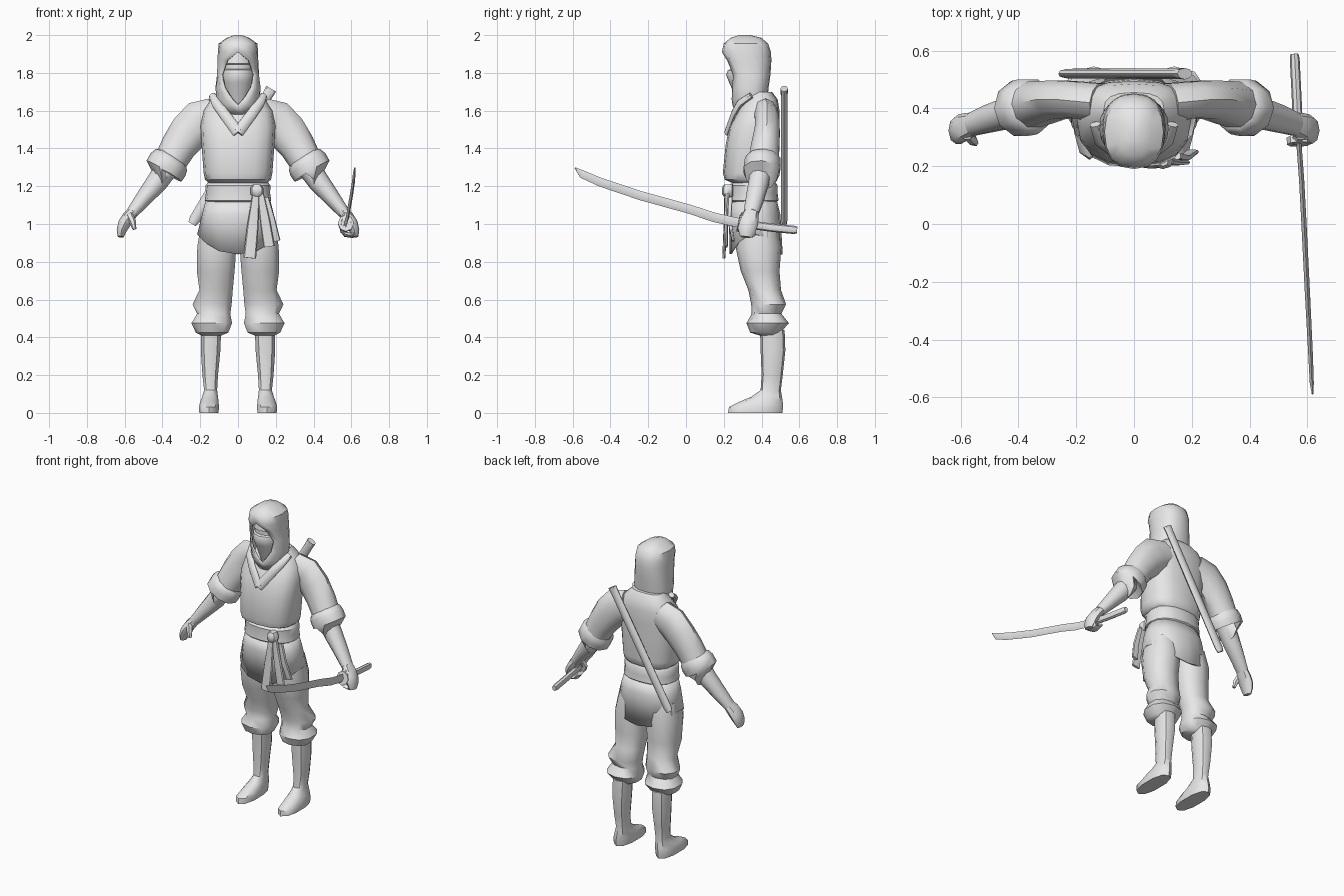
import bpy, bmesh, math
from mathutils import Vector

grey = bpy.data.materials.new("light grey")
grey.diffuse_color = (0.8, 0.8, 0.8, 1)
X, Y = Vector((1, 0, 0)), Vector((0, 1, 0))


def finish(name, rings, closed=True, caps=(True, True), solid=0):
    """Skin a list of point rings into one object."""
    bm = bmesh.new()
    vs = [[bm.verts.new(p) for p in r] for r in rings]
    n = len(vs[0])
    for a, b in zip(vs, vs[1:]):
        for i in range(n if closed else n - 1):
            j = (i + 1) % n
            bm.faces.new((a[i], a[j], b[j], b[i]))
    if caps[0]:
        bm.faces.new(vs[0])
    if caps[1]:
        bm.faces.new(vs[-1])
    bmesh.ops.remove_doubles(bm, verts=bm.verts, dist=0.0005)
    bmesh.ops.recalc_face_normals(bm, faces=bm.faces)
    me = bpy.data.meshes.new(name)
    bm.to_mesh(me)
    bm.free()
    me.materials.append(grey)
    ob = bpy.data.objects.new(name, me)
    bpy.context.collection.objects.link(ob)
    if solid:
        m = ob.modifiers.new("thickness", "SOLIDIFY")
        m.thickness, m.offset = solid, -1
    return ob


def sup(t, e):
    """Rounded-box point at angle t, measured from the front."""
    s, c = math.sin(t), -math.cos(t)
    return (math.copysign(abs(s) ** e, s), math.copysign(abs(c) ** e, c))


def stack(name, rows, n=12, e=0.85, drop=0, **kw):
    """Rows of (z, centre x, half width, front y, back y); drop lowers the last row front and back."""
    rings = []
    for k, (z, cx, rx, yf, yb) in enumerate(rows):
        ring = []
        for i in range(n):
            t = 2 * math.pi * i / n
            u, v = sup(t, e)
            dz = drop * math.cos(t) ** 2 if k == len(rows) - 1 else 0
            ring.append((cx + rx * u, (yf + yb) / 2 + (yb - yf) / 2 * v, z - dz))
        rings.append(ring)
    return finish(name, rings, **kw)


def tube(name, pts, n=10, ref=Y, s=1, e=1.0):
    """Path of (x, y, z, a, b): b is the half size along ref, a the half size across it."""
    P = [Vector((p[0] * s, p[1], p[2])) for p in pts]
    rings = []
    for k, p in enumerate(pts):
        t = (P[min(k + 1, len(P) - 1)] - P[max(k - 1, 0)]).normalized()
        b = (ref - t * ref.dot(t)).normalized()
        a = t.cross(b)
        ring = []
        for i in range(n):
            u, v = sup(2 * math.pi * i / n, e)
            ring.append(P[k] + a * (p[3] * v) + b * (p[4] * u))
        rings.append(ring)
    return finish(name, rings)


# Tunic body with overhanging hem
stack("tunic", [(1.215, 0, .15, .25, .47), (1.235, 0, .175, .205, .485), (1.27, 0, .182, .195, .49),
                (1.42, 0, .193, .21, .49), (1.52, 0, .198, .23, .495), (1.60, 0, .185, .275, .495),
                (1.66, 0, .145, .31, .485), (1.70, 0, .105, .33, .455)], n=16, e=0.75)

# Belt and flared skirt
stack("belt", [(1.11, 0, .16, .245, .475), (1.125, 0, .176, .228, .49), (1.165, 0, .17, .232, .485),
               (1.205, 0, .172, .23, .485), (1.225, 0, .155, .25, .47)], n=16)
stack("skirt", [(1.13, 0, .17, .24, .48), (1.05, 0, .19, .228, .50), (.945, 0, .216, .23, .512)],
      n=16, drop=.105, caps=(False, False), solid=.012)

# Hood: rows of (z, half width, front y, back y, half width of face opening)
rows = [(2.0, .02, .28, .34, 0), (1.985, .06, .235, .40, 0), (1.955, .102, .20, .435, 0),
        (1.91, .107, .19, .45, 0), (1.865, .108, .205, .452, .058), (1.79, .112, .215, .447, .088),
        (1.72, .12, .23, .437, .072), (1.66, .115, .24, .432, .03), (1.63, .108, .246, .43, 0),
        (1.58, .07, .262, .42, 0)]
rings = []
for z, rx, yf, yb, w in rows:
    t0 = math.asin((w / rx) ** (1 / .85))
    ring = []
    for i in range(17):
        u, v = sup(t0 + (2 * math.pi - 2 * t0) * i / 16, .85)
        ring.append((rx * u, (yf + yb) / 2 + (yb - yf) / 2 * v, z))
    rings.append(ring)
finish("hood", rings, closed=False, caps=(True, False), solid=.012)

# Masked face with recessed eye band
stack("masked_face", [(1.62, 0, .05, .28, .38), (1.70, 0, .075, .25, .40), (1.75, 0, .085, .228, .41),
                      (1.79, 0, .09, .212, .42), (1.815, 0, .09, .222, .42), (1.82, 0, .086, .236, .42),
                      (1.845, 0, .086, .236, .42), (1.85, 0, .09, .226, .42), (1.91, 0, .07, .235, .41)],
      e=1.0)

for s, side in ((1, "left"), (-1, "right")):
    # Crossing lapel
    tube(side + "_lapel", [(0, .215, 1.485, .03, .012), (.075, .252, 1.585, .028, .014),
                           (.115, .285, 1.64, .026, .016), (.135, .345, 1.68, .02, .016)], n=8, s=s)
    # Sleeve and rolled cuff
    tube(side + "_sleeve", [(.12, .42, 1.575, .095, .07), (.20, .43, 1.545, .112, .066),
                            (.26, .43, 1.485, .106, .07), (.315, .42, 1.41, .095, .078),
                            (.365, .41, 1.32, .085, .085)], s=s)
    tube(side + "_cuff", [(.342, .41, 1.355, .08, .08), (.352, .41, 1.34, .1, .095),
                          (.37, .405, 1.315, .11, .1), (.392, .40, 1.28, .108, .1),
                          (.402, .40, 1.262, .085, .085), (.39, .40, 1.28, .06, .06)], s=s)
    # Forearm, hand and thumb
    tube(side + "_forearm", [(.36, .40, 1.32, .062, .06), (.43, .385, 1.22, .057, .056),
                             (.50, .365, 1.135, .044, .05), (.56, .345, 1.06, .032, .042)], s=s)
    tube(side + "_hand", [(.555, .347, 1.066, .03, .04), (.58, .337, 1.035, .034, .048),
                          (.603, .328, 1.0, .033, .052), (.617, .322, .965, .026, .046),
                          (.622, .318, .932, .016, .032)], n=8, s=s)
    tube(side + "_thumb", [(.575, .31, 1.05, .02, .02), (.557, .288, 1.01, .018, .018),
                           (.548, .28, .972, .01, .011)], n=6, s=s)
    # Baggy trouser leg gathered below the knee
    stack(side + "_trouser_leg",
          [(1.0, s * .1, .1, .27, .48), (.88, s * .112, .108, .262, .505), (.75, s * .118, .104, .29, .495),
           (.65, s * .116, .092, .33, .503), (.575, s * .137, .108, .345, .53),
           (.525, s * .129, .092, .348, .505), (.475, s * .139, .112, .32, .545),
           (.425, s * .137, .09, .34, .50), (.41, s * .14, .055, .39, .49)], n=10)
    # Boot
    stack(side + "_boot",
          [(.44, s * .143, .056, .392, .522), (.33, s * .145, .054, .395, .526), (.2, s * .147, .043, .40, .512),
           (.12, s * .145, .036, .395, .502), (.085, s * .148, .044, .345, .508),
           (.06, s * .151, .05, .285, .512), (.032, s * .154, .056, .228, .514),
           (0, s * .154, .053, .222, .51)], n=10)

# Sash knot and hanging ends
stack("sash_knot", [(1.145, .1, .02, .2, .25), (1.16, .1, .035, .19, .25), (1.19, .1, .035, .19, .25),
                    (1.208, .1, .02, .2, .25)], n=8)
for i, (x0, y0, z0, x1, y1, z1, w) in enumerate([(.095, .215, 1.16, .062, .2, .82, .034),
                                                 (.12, .218, 1.16, .165, .213, .88, .03),
                                                 (.15, .235, 1.14, .203, .25, .91, .022)]):
    tube("sash_end_%d" % (i + 1), [(x0, y0, z0, w * .55, .012), ((x0 + x1) / 2, y0 - .006, (z0 + z1) / 2, w * .9, .01),
                                   (x1, y1, z1, w, .008)], n=8, e=.6)

# Scabbard across the back
tube("scabbard", [(-.243, .52, 1.0, .022, .014), (-.228, .52, 1.025, .03, .017),
                  (.155, .52, 1.68, .028, .018), (.176, .52, 1.716, .03, .02)], n=8)

# Curved sword: grip, guard, blade and closed fingers
tube("sword_grip", [(.555, .588, .968, .018, .014), (.556, .57, .969, .022, .017),
                    (.562, .45, .981, .022, .017), (.57, .28, 1.005, .022, .017)], n=8, ref=X)
tube("sword_guard", [(.57, .3, 1.0, .045, .042), (.571, .276, 1.005, .045, .042)], n=8, ref=X)
tube("sword_blade", [(.57, .285, 1.005, .025, .009), (.58, .15, 1.035, .025, .009),
                     (.587, .02, 1.078, .024, .009), (.6, -.24, 1.15, .024, .009),
                     (.611, -.455, 1.222, .023, .008), (.615, -.55, 1.264, .021, .007),
                     (.618, -.588, 1.298, .003, .003)], n=4, ref=X)
tube("closed_fingers", [(.622, .325, .965, .016, .042), (.605, .325, .94, .016, .042),
                        (.57, .325, .945, .015, .04), (.548, .325, .97, .011, .036)], n=8)

# Smooth shading with sharp creases kept
bpy.ops.object.select_all(action='SELECT')
bpy.context.view_layer.objects.active = bpy.context.collection.objects[0]
bpy.ops.object.shade_smooth_by_angle(angle=math.radians(42))
